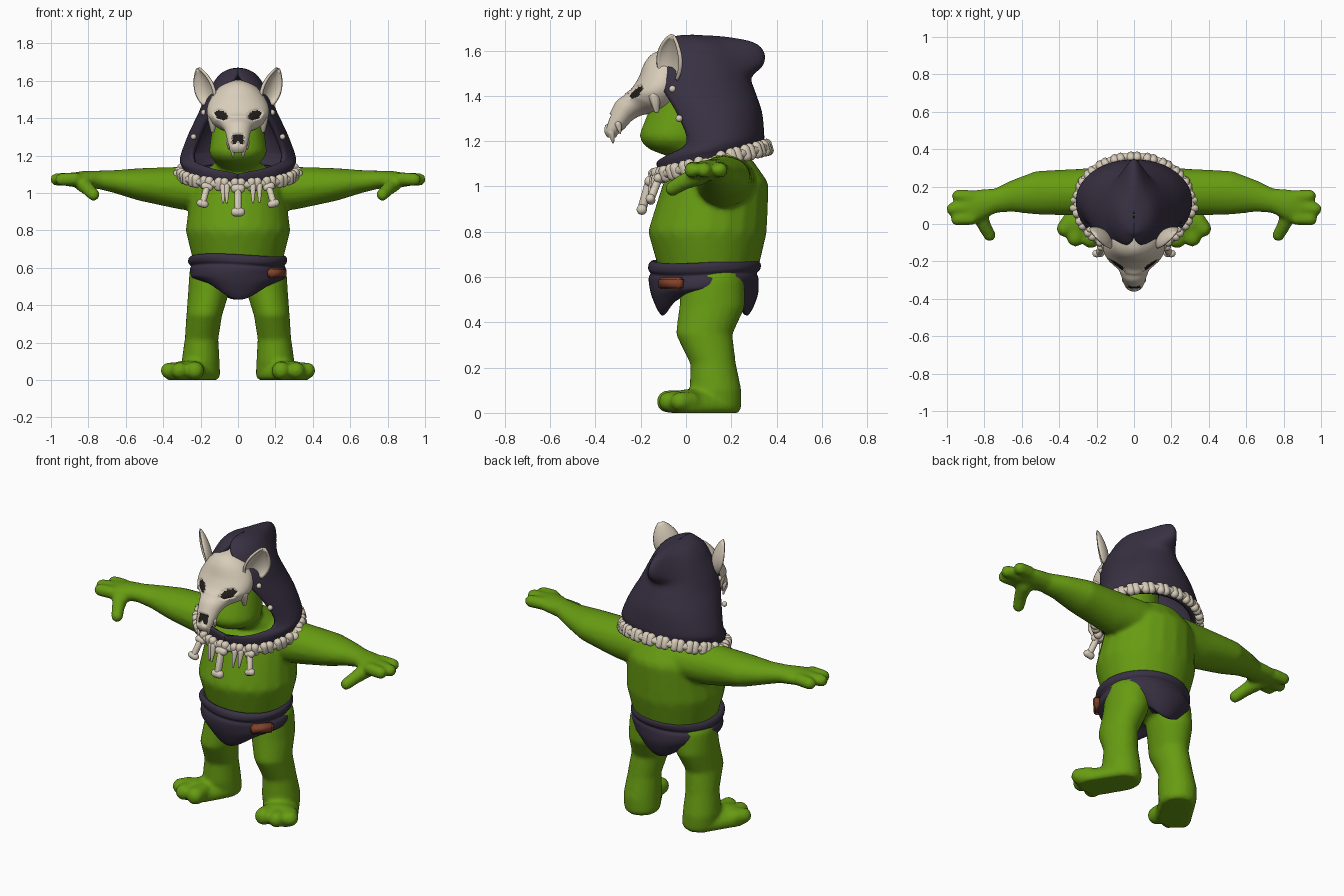
import bpy, bmesh, math
from mathutils import Vector, Matrix

if "Cube" in bpy.data.objects:
    bpy.data.objects.remove(bpy.data.objects["Cube"])


def material(name, r, g, b):
    m = bpy.data.materials.new(name)
    m.use_nodes = True
    m.diffuse_color = (r, g, b, 1)
    bsdf = m.node_tree.nodes["Principled BSDF"]
    bsdf.inputs["Base Color"].default_value = (r, g, b, 1)
    bsdf.inputs["Roughness"].default_value = 0.8
    return m


SKIN = material("green skin", 0.135, 0.33, 0.006)
CLOTH = material("dark purple cloth", 0.04, 0.03, 0.055)
BONE = material("pale bone", 0.69, 0.61, 0.49)
HOLLOW = material("dark hollow", 0.015, 0.012, 0.01)
LEATHER = material("brown leather", 0.22, 0.055, 0.025)


def finish(bm, name, *mats):
    me = bpy.data.meshes.new(name)
    bm.to_mesh(me)
    bm.free()
    for m in mats:
        me.materials.append(m)
    for p in me.polygons:
        p.use_smooth = True
    ob = bpy.data.objects.new(name, me)
    bpy.context.collection.objects.link(ob)
    return ob


def sphere_points(level):
    bm = bmesh.new()
    bmesh.ops.create_icosphere(bm, subdivisions=level, radius=1)
    pts = [v.co.copy() for v in bm.verts]
    bm.free()
    return pts


FINE, COARSE = sphere_points(3), sphere_points(2)


def hull(bm, blobs, pts):
    """Convex skin around ellipsoids given as (centre, radii)."""
    verts = []
    for c, r in blobs:
        r = (r, r, r) if isinstance(r, (int, float)) else r
        for p in pts:
            co = Vector(c) + Vector(p[k] * r[k] for k in range(3))
            co.z = max(co.z, 0.0)
            verts.append(bm.verts.new(co))
    res = bmesh.ops.convex_hull(bm, input=verts)
    bmesh.ops.delete(bm, geom=[v for v in verts if v.is_valid and not v.link_faces], context='VERTS')


def chain(bm, blobs, pts=FINE, side=1):
    blobs = [((c[0] * side, c[1], c[2]), r) for c, r in blobs]
    for pair in zip(blobs, blobs[1:]):
        hull(bm, pair, pts)


def resample(rows, steps):
    """Catmull-Rom interpolation of a table of profile rows."""
    out = []
    for i in range(len(rows) - 1):
        q = [rows[max(0, min(len(rows) - 1, i + k))] for k in (-1, 0, 1, 2)]
        for s in range(steps):
            t = s / steps
            out.append([b + 0.5 * t * (c - a + t * (2 * a - 5 * b + 4 * c - d + t * (3 * (b - c) + d - a)))
                        for a, b, c, d in zip(*q)])
    return out + [list(rows[-1])]


def grid(rows, closed=True):
    bm = bmesh.new()
    vs = [[bm.verts.new(p) for p in row] for row in rows]
    n = len(rows[0])
    for a, b in zip(vs, vs[1:]):
        for j in range(n if closed else n - 1):
            k = (j + 1) % n
            bm.faces.new((a[j], b[j], b[k], a[k]))
    if closed:
        bm.faces.new(vs[0])
        bm.faces.new(vs[-1])
        bmesh.ops.recalc_face_normals(bm, faces=bm.faces)
    return bm


def solidify(ob, thickness, offset):
    m = ob.modifiers.new("thickness", 'SOLIDIFY')
    m.thickness, m.offset = thickness, offset


# Body: torso, head, limbs, fingers and toes blended into one skin
bm = bmesh.new()
chain(bm, [((0, .10, .60), (.23, .21, .08)), ((0, .095, .80), (.28, .262, .15)),
           ((0, .13, 1.0), (.255, .235, .11)), ((0, .15, 1.1), (.18, .15, .06)),
           ((0, .04, 1.16), (.11, .10, .06)), ((0, -.04, 1.225), (.155, .165, .09)),
           ((0, .01, 1.40), (.13, .14, .12))])
for s in (1, -1):
    chain(bm, [((.12, .17, 1.02), (.1, .14, .12)), ((.30, .17, 1.025), (.05, .125, .115)),
               ((.52, .167, 1.045), (.05, .117, .088)), ((.65, .15, 1.06), (.04, .085, .063)),
               ((.74, .125, 1.07), (.03, .066, .05)), ((.83, .10, 1.072), (.04, .085, .045)),
               ((.90, .09, 1.07), (.04, .08, .036))], side=s)
    for y, end, tip in ((.03, .945, .025), (.09, .97, .08), (.145, .94, .15)):
        chain(bm, [((.87, y, 1.075), .036), ((end, tip, 1.072), .034)], side=s)
    chain(bm, [((.83, .06, 1.05), .045), ((.80, -.01, 1.02), .036), ((.772, -.06, .99), .033)], side=s)
    chain(bm, [((.14, .12, .58), (.12, .14, .08)), ((.157, .115, .47), (.11, .145, .06)),
               ((.18, .08, .35), (.096, .125, .05)), ((.195, .12, .22), (.09, .10, .05)),
               ((.20, .13, .10), (.102, .115, .06)), ((.195, .14, .03), (.10, .105, .06)),
               ((.28, .0, .03), (.11, .08, .075))], side=s)
    for a, b, r in (((.23, -.01), (.23, -.08), .05), ((.30, -.01), (.312, -.075), .046),
                    ((.34, .02), (.37, -.025), .044)):
        chain(bm, [((*a, .05), r), ((*b, .05), r)], side=s)
body = finish(bm, "body", SKIN)
m = body.modifiers.new("blend", 'REMESH')
m.mode, m.voxel_size, m.use_smooth_shade = 'VOXEL', 0.012, True
m = body.modifiers.new("soften", 'SMOOTH')
m.factor, m.iterations = 0.5, 5

# Hood: open-fronted shell (back z, front z, half width, back y, front y, opening, peak)
profile = resample([
    (1.15, 1.05, .285, .335, -.12, 0, 0), (1.18, 1.10, .30, .345, -.13, 0, 0),
    (1.20, 1.13, .31, .345, -.12, .5, 0), (1.235, 1.18, .305, .345, -.09, .95, 0),
    (1.33, 1.30, .265, .335, -.13, .95, 0), (1.42, 1.42, .215, .305, -.18, .85, 0),
    (1.48, 1.50, .185, .275, -.18, .7, .015), (1.535, 1.56, .155, .25, -.14, .5, .09),
    (1.59, 1.61, .125, .22, -.11, .2, .125), (1.635, 1.645, .09, .18, -.07, 0, .12),
    (1.66, 1.665, .045, .13, -.04, 0, .05), (1.668, 1.67, .004, .06, .03, 0, 0)], 4)
rows = []
for zb, zf, w, yb, yf, gap, peak in profile:
    row = []
    for j in range(49):
        t = (j / 24 - 1) * (math.pi - max(gap, 0))
        back = (1 + math.cos(t)) / 2
        row.append((w * math.sin(t), yf + (yb - yf) * back + peak * math.exp(-(t / .5) ** 2), zf + (zb - zf) * back))
    rows.append(row)
hood = finish(grid(rows, False), "hood", CLOTH)
solidify(hood, 0.025, -1)

# Skull mask: (centre y, centre z, half width, depth, tilt in degrees)
profile = resample([
    (-.07, 1.605, .02, .01, 0), (-.08, 1.59, .06, .06, 0), (-.085, 1.55, .115, .095, 0),
    (-.10, 1.48, .158, .11, 0), (-.125, 1.42, .165, .118, 5), (-.165, 1.375, .135, .105, 22),
    (-.225, 1.36, .09, .065, 40), (-.27, 1.335, .07, .055, 45), (-.305, 1.285, .058, .045, 38),
    (-.33, 1.24, .045, .032, 15), (-.328, 1.215, .03, .018, 0)], 8)
rows = []
for cy, cz, rx, r, tilt in profile:
    a = math.radians(tilt)
    rows.append([(rx * math.sin(t), cy - r * math.cos(t) * math.cos(a), cz + r * math.cos(t) * math.sin(a))
                 for t in (j * math.tau / 80 for j in range(80))])
bm = grid(rows)
sockets = set()
for f in bm.faces:
    c = f.calc_center_median()
    if f.normal.y > 0:
        continue
    dx, dz = abs(c.x) - .09, c.z - 1.415
    u, v = dx * .88 + dz * .47, dz * .88 - dx * .47
    eye = (u / .036) ** 2 + (v / .023) ** 2 < 1
    nose = abs(c.x) < .03 and abs(c.z - 1.285) < .024 and abs(c.x) > (1.278 - c.z) * .8
    if eye or nose:
        f.material_index = 1
        sockets.update(f.verts)
for v in sockets:
    v.co.y += .012
finish(bm, "skull_mask", BONE, HOLLOW)

# Fangs and cheek points of the mask
bm = bmesh.new()
for s in (1, -1):
    chain(bm, [((.03, -.33, 1.24), .017), ((.026, -.322, 1.195), .005)], COARSE, s)
    chain(bm, [((.05, -.30, 1.275), .015), ((.05, -.29, 1.235), .004)], COARSE, s)
    chain(bm, [((.135, -.14, 1.40), .028), ((.135, -.13, 1.335), .012)], COARSE, s)
    for p in ((.183, -.06, 1.43), (.238, -.03, 1.30)):
        chain(bm, [(p, .016), (p, .015)], COARSE, s)
finish(bm, "mask_fangs", BONE)

# Ears: curled leaf shells
for s, name in ((1, "left_ear"), (-1, "right_ear")):
    base, tip = Vector((.15 * s, -.075, 1.485)), Vector((.215 * s, -.06, 1.665))
    facing = Vector((.75 * s, -.66, 0))
    across = (tip - base).normalized().cross(facing)
    rows = []
    for i in range(13):
        u = i / 12
        w = .008 + .064 * math.sin(math.pi * (.22 + .78 * u)) ** .8 if i < 12 else .008
        rows.append([base.lerp(tip, u) + across * w * math.sin(v) - facing * w * .7 * (math.cos(v) - .4)
                     for v in (k * .2 for k in range(-7, 8))])
    solidify(finish(grid(rows, False), name, BONE), 0.014, 0)


# Necklace: ring of bones on a cord, with hanging bones and teeth in front
def ring(t):
    return Vector((.31 * math.sin(t), .11 + .25 * math.cos(t), 1.108 + .065 * math.cos(t)))


def bone(bm, a, b, r):
    chain(bm, [(a, r), (b, r)], COARSE)
    side = (b - a).cross(Vector((0, 1, .3))).normalized() * r * .7
    for end in (a, b):
        chain(bm, [(end + side, r * 1.15), (end - side, r * 1.15)], COARSE)


bm = bmesh.new()
COUNT = 22
for i in range(COUNT):
    t = (i + .5) * math.tau / COUNT
    bone(bm, ring(t - .09), ring(t + .09), .021)
finish(bm, "necklace_bones", BONE)
bm = bmesh.new()
cord = [(ring(i * math.tau / 40), .011) for i in range(41)]
chain(bm, cord, COARSE)
finish(bm, "necklace_cord", CLOTH)

bm = bmesh.new()
for x, length, r in ((0, .125, .021), (.165, .09, .018), (-.165, .09, .018)):
    top = ring(math.pi - math.asin(x / .31)) + Vector((0, -.02, -.02))
    bone(bm, top, top + Vector((x * .15, -.035, -length)), r)
for x in (.08, -.08, .115, -.06):
    top = ring(math.pi - math.asin(x / .31)) + Vector((0, -.012, -.01))
    chain(bm, [(top, .018), (top + Vector((0, -.02, -.085)), .006)], COARSE)
finish(bm, "necklace_pendants", BONE)

# Loincloth: rolled waistband with pointed front and back flaps (z, scale, flap drop)
profile = resample([(.655, .90, 0), (.668, .98, 0), (.655, 1.05, 0), (.63, 1.05, 0), (.612, 1.0, 0),
                    (.595, 1.03, .005), (.56, 1.02, .02), (.545, .97, .05), (.53, .86, .09),
                    (.525, .75, .095), (.53, .5, .03), (.53, .02, 0)], 4)
rows = []
for z, k, drop in profile:
    row = []
    for j in range(64):
        t = j * math.tau / 64
        r = k + .012 * math.sin(3 * t + z * 50)
        row.append((.25 * r * math.sin(t), .08 + .235 * r * math.cos(t),
                    z - drop * math.cos(t) ** 4 + .008 * math.sin(2 * t + .5)))
    rows.append(row)
finish(grid(rows), "loincloth", CLOTH)

# Leather patch on the waistband
bm = bmesh.new()
bmesh.ops.create_cube(bm, size=1, matrix=Matrix.Translation((.205, -.065, .572))
                      @ Matrix.Rotation(math.radians(48), 4, 'Z') @ Matrix.Diagonal((.125, .045, .052, 1)))
bmesh.ops.bevel(bm, geom=bm.edges[:], offset=.008, segments=2, affect='EDGES')
finish(bm, "leather_patch", LEATHER)
